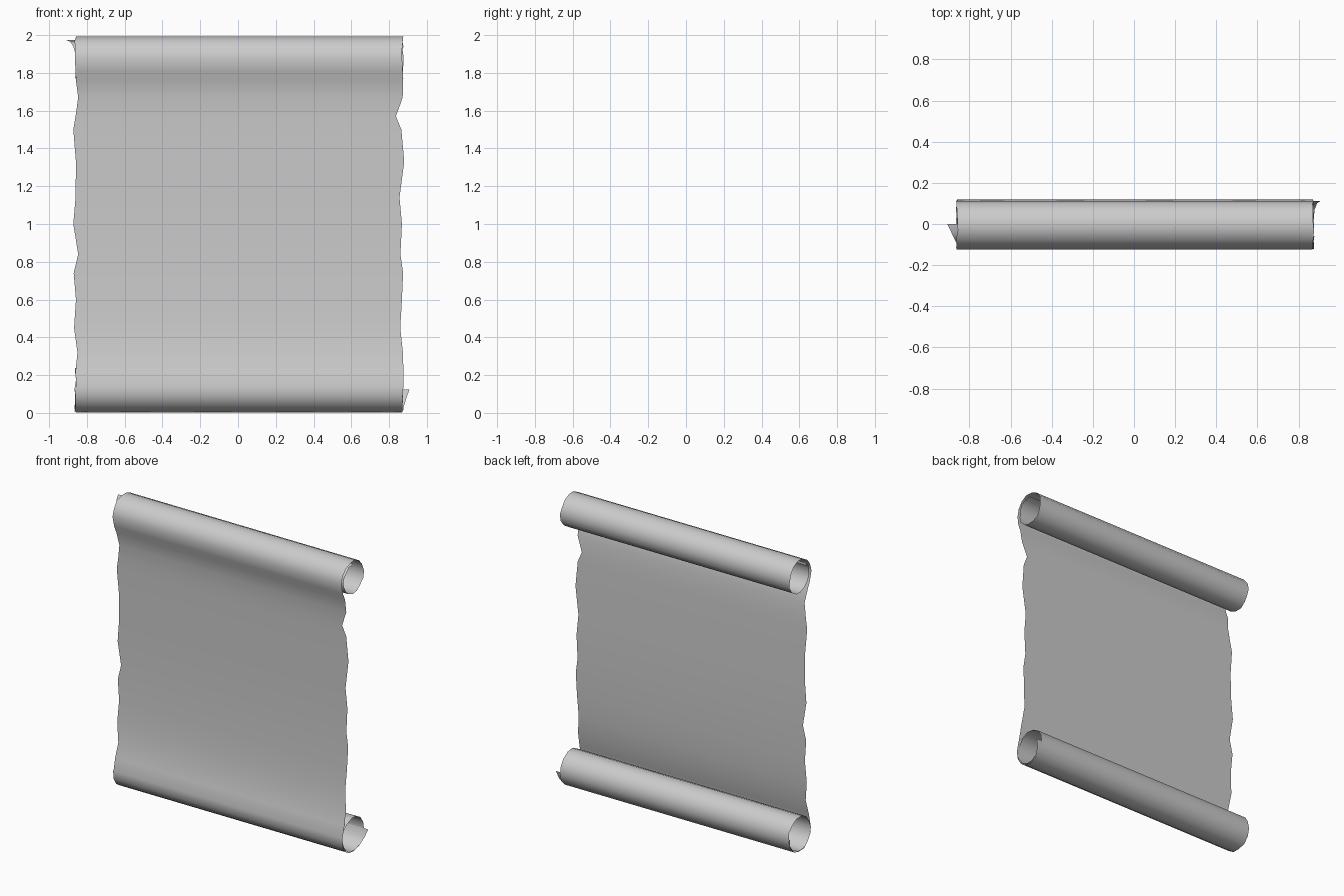
import bpy, bmesh, math, random

if "Cube" in bpy.data.objects:
    bpy.data.objects.remove(bpy.data.objects["Cube"])

random.seed(4)
R = 0.123          # outer radius of both rolls
TURN_STEPS = 14    # sides per turn


def roll(cz, start, sweep, r_end):
    """Inward spiral in (y, z); angles in degrees, measured from +y."""
    n = round(abs(sweep) / 360 * TURN_STEPS)
    pts = []
    for i in range(n + 1):
        t = i / n
        a = math.radians(start + sweep * t)
        r = R + (r_end - R) * t
        pts.append((r * math.cos(a), cz + r * math.sin(a)))
    return pts


# Hanging part, top to bottom: y, z, left edge x, right edge x (torn outline)
hanging = [
    (-0.111, 1.81, -0.860, 0.872), (-0.090, 1.76, -0.858, 0.874),
    (-0.074, 1.67, -0.846, 0.872), (-0.068, 1.57, -0.860, 0.836),
    (-0.065, 1.50, -0.872, 0.865), (-0.062, 1.33, -0.858, 0.880),
    (-0.058, 1.14, -0.860, 0.855), (-0.056, 1.00, -0.872, 0.868),
    (-0.056, 0.84, -0.846, 0.860), (-0.057, 0.74, -0.870, 0.874),
    (-0.060, 0.60, -0.858, 0.868), (-0.066, 0.45, -0.868, 0.859),
    (-0.080, 0.32, -0.850, 0.873), (-0.100, 0.22, -0.860, 0.876),
]


def edged(points):
    return [(y, z, -0.861 + random.uniform(-0.005, 0.005),
             0.873 + random.uniform(-0.005, 0.004)) for y, z in points]


# Rolls curl backwards from the front of the sheet
top = edged(roll(2 - R, 180, -450, 0.096))
bottom = edged(roll(R, 172, 548, 0.112))

# Loose corners sticking out at the inner ends
for k, x in ((-3, -0.872), (-2, -0.888), (-1, -0.908)):
    y, z, _, xr = top[k]
    top[k] = (y, z, x, xr)
for k, x in ((-3, 0.878), (-2, 0.890), (-1, 0.907)):
    y, z, xl, _ = bottom[k]
    bottom[k] = (y, z, xl, x)

# Scroll sheet: one thin strip skinned across the width
COLS = [0, 0.04, 0.25, 0.5, 0.75, 0.96, 1]
bm = bmesh.new()
rows = [[bm.verts.new((xl + (xr - xl) * c, y, z)) for c in COLS]
        for y, z, xl, xr in top[::-1] + hanging + bottom]
for a, b in zip(rows, rows[1:]):
    for j in range(len(COLS) - 1):
        f = bm.faces.new((a[j], b[j], b[j + 1], a[j + 1]))
        f.smooth = True
mesh = bpy.data.meshes.new("scroll_sheet")
bm.to_mesh(mesh)
bm.free()
sheet = bpy.data.objects.new("scroll_sheet", mesh)
bpy.context.collection.objects.link(sheet)
